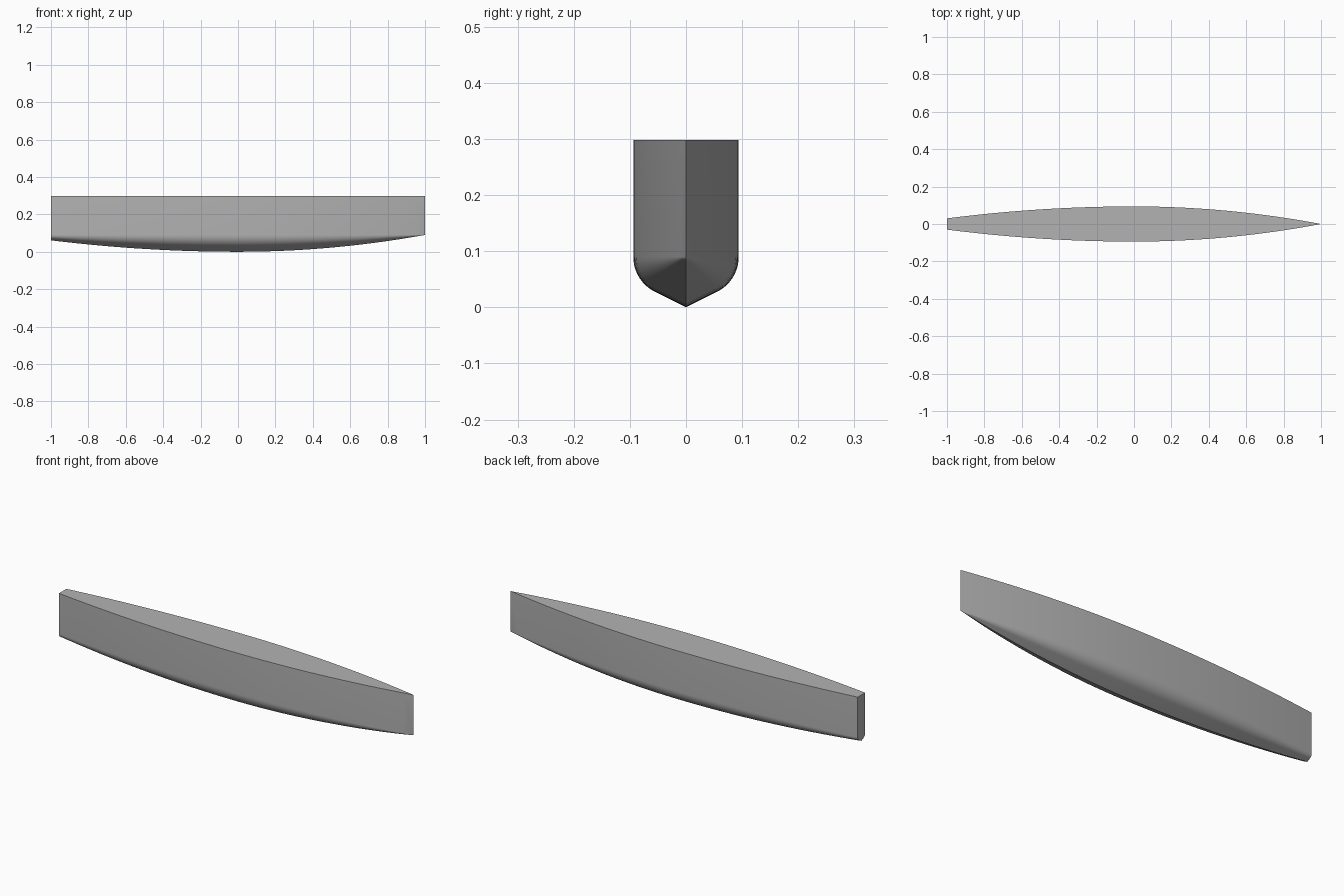
import bpy, bmesh, math

cube = bpy.data.objects.get("Cube")
if cube:
    bpy.data.objects.remove(cube, do_unlink=True)

HALF_BEAM, TURN_Z, DECK_Z = 0.094, 0.09, 0.298
STERN_SCALE = 0.32
STATIONS, ARC_STEPS = 40, 10

# Grey hull paint
grey = bpy.data.materials.new("hull_grey")
grey.use_nodes = True
grey.diffuse_color = (0.45, 0.45, 0.45, 1)
grey.node_tree.nodes["Principled BSDF"].inputs["Base Color"].default_value = grey.diffuse_color


def half_section():
    """Midship outline from keel to turn of bilge, measured from the bilge height."""
    rise = math.atan(0.5)
    # radius that is tangent to both the sloped bottom and the vertical side
    r = (TURN_Z - 0.5 * HALF_BEAM) / (math.cos(rise) - 0.5 * (1 - math.sin(rise)))
    points = [(0, -TURN_Z)]
    for i in range(ARC_STEPS + 1):
        a = (rise - math.pi / 2) * (1 - i / ARC_STEPS)
        points.append((HALF_BEAM - r + r * math.cos(a), r * math.sin(a)))
    return points


def station(bm, x):
    """Ring of vertices from one deck edge, round the keel, to the other."""
    end = 0 if x > 0 else STERN_SCALE
    s = 1 - (1 - end) * x * x
    side = [(y * s, TURN_Z + z * s) for y, z in half_section()]
    side.append((HALF_BEAM * s, DECK_Z))
    ring = [(-y, z) for y, z in reversed(side[1:])] + side
    return [bm.verts.new((x, y, z)) for y, z in ring]


# Hull: scaled sections skinned from stern to bow
bm = bmesh.new()
rings = [station(bm, -1 + 2 * i / STATIONS) for i in range(STATIONS + 1)]
for a, b in zip(rings, rings[1:]):
    for j in range(len(a) - 1):
        bm.faces.new((a[j], a[j + 1], b[j + 1], b[j]))
    # flat deck strip
    bm.faces.new((a[-1], a[0], b[0], b[-1]))
bm.faces.new(rings[0])  # transom
bmesh.ops.remove_doubles(bm, verts=bm.verts, dist=0.00005)
bmesh.ops.recalc_face_normals(bm, faces=bm.faces)
mesh = bpy.data.meshes.new("hull")
bm.to_mesh(mesh)
bm.free()
mesh.materials.append(grey)
hull = bpy.data.objects.new("hull", mesh)
bpy.context.collection.objects.link(hull)

# Smooth sides, with crisp deck edge, keel, bow and transom
bpy.ops.object.select_all(action='DESELECT')
hull.select_set(True)
bpy.context.view_layer.objects.active = hull
bpy.ops.object.shade_smooth_by_angle(angle=math.radians(17))
